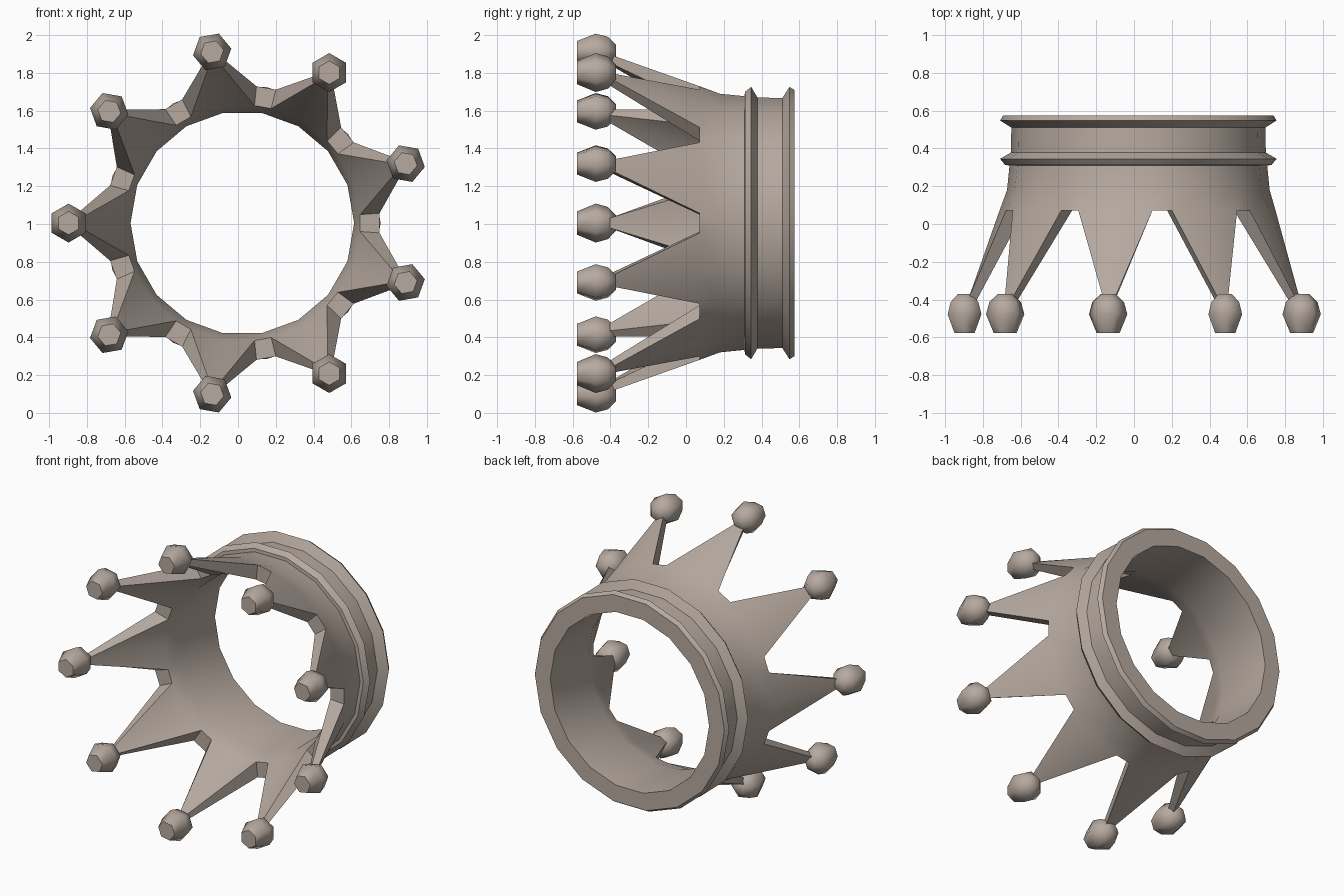
import bpy, bmesh, math
from mathutils import Vector

if "Cube" in bpy.data.objects:
    bpy.data.objects.remove(bpy.data.objects["Cube"], do_unlink=True)

CX, CZ = 0.023, 1.005      # axis of the crown, which runs along y
SPIKES = 9

# One warm grey material
mat = bpy.data.materials.new("warm grey")
mat.use_nodes = True
colour = (0.47, 0.40, 0.35, 1)
mat.diffuse_color = colour
mat.node_tree.nodes["Principled BSDF"].inputs["Base Color"].default_value = colour


def polar(deg, r, y):
    a = math.radians(deg)
    return Vector((CX + r * math.cos(a), y, CZ + r * math.sin(a)))


def finish(bm, name, angle):
    bmesh.ops.recalc_face_normals(bm, faces=bm.faces)
    mesh = bpy.data.meshes.new(name)
    bm.to_mesh(mesh)
    bm.free()
    mesh.materials.append(mat)
    obj = bpy.data.objects.new(name, mesh)
    bpy.context.collection.objects.link(obj)
    bpy.ops.object.select_all(action='DESELECT')
    obj.select_set(True)
    bpy.context.view_layer.objects.active = obj
    bpy.ops.object.shade_smooth_by_angle(angle=math.radians(angle))
    return obj


def bridge(bm, a, b):
    n = len(a)
    for i in range(n):
        bm.faces.new((a[i], a[(i + 1) % n], b[(i + 1) % n], b[i]))


def add_spikes(bm, ring, r_row, y_row, r_tip, y_tip, half_tip):
    """Grow the spikes from an 18-sided ring; return their zigzag border."""
    border = []
    for k in range(SPIKES):
        a = 180 + 40 * k
        left, mid, right = (ring[(2 * k + d) % 18] for d in (-1, 0, 1))
        rl, rm, rr = (bm.verts.new(polar(a + d, r, y_row))
                      for d, r in ((-15.9, r_row), (0, r_row * 1.009), (15.9, r_row)))
        w = math.degrees(half_tip / r_tip)
        tl, tr = (bm.verts.new(polar(a + d, r_tip, y_tip)) for d in (-w, w))
        for f in ((left, mid, rm, rl), (mid, right, rr, rm),
                  (rl, rm, tl), (rm, tr, tl), (rm, rr, tr)):
            bm.faces.new(f)
        border += [rl, tl, tr, rr]
    # Fill the small triangle behind each valley
    for k in range(SPIKES):
        bm.faces.new((ring[2 * k + 1], border[4 * k + 3], border[(4 * k + 4) % len(border)]))
    return border


# Crown band: 18-sided profile from the outer front, round the back, to the inside
bm = bmesh.new()
profile = [(0.695, 0.18), (0.682, 0.31), (0.705, 0.312), (0.732, 0.345), (0.675, 0.378),
           (0.672, 0.51), (0.732, 0.548), (0.715, 0.575), (0.60, 0.575), (0.592, 0.18)]
rings = [[bm.verts.new(polar(180 + 20 * i, r, y)) for i in range(18)] for r, y in profile]
for a, b in zip(rings, rings[1:]):
    bridge(bm, a, b)

# Spikes: outer and inner skins joined along the zigzag border
outer = add_spikes(bm, rings[0], 0.728, 0.072, 0.905, -0.41, 0.024)
inner = add_spikes(bm, rings[-1], 0.625, 0.072, 0.86, -0.41, 0.024)
bridge(bm, outer, inner)
finish(bm, "crown_band_with_spikes", 30)

# Six-sided faceted ball on each spike tip
ball_profile = [(0.062, -0.103), (0.103, -0.005), (0.085, 0.06), (0.04, 0.103)]
for k in range(SPIKES):
    a = 180 + 40 * k
    centre = polar(a, 0.92, -0.473)
    bm = bmesh.new()
    loops = []
    for r, y in ball_profile:
        loop = []
        for i in range(6):
            t = math.radians(a + 30 + 60 * i)
            loop.append(bm.verts.new(centre + Vector((r * math.cos(t), y, r * math.sin(t)))))
        loops.append(loop)
    for p, q in zip(loops, loops[1:]):
        bridge(bm, p, q)
    bm.faces.new(loops[0])
    bm.faces.new(loops[-1])
    finish(bm, f"tip_ball_{k + 1}", 65)
